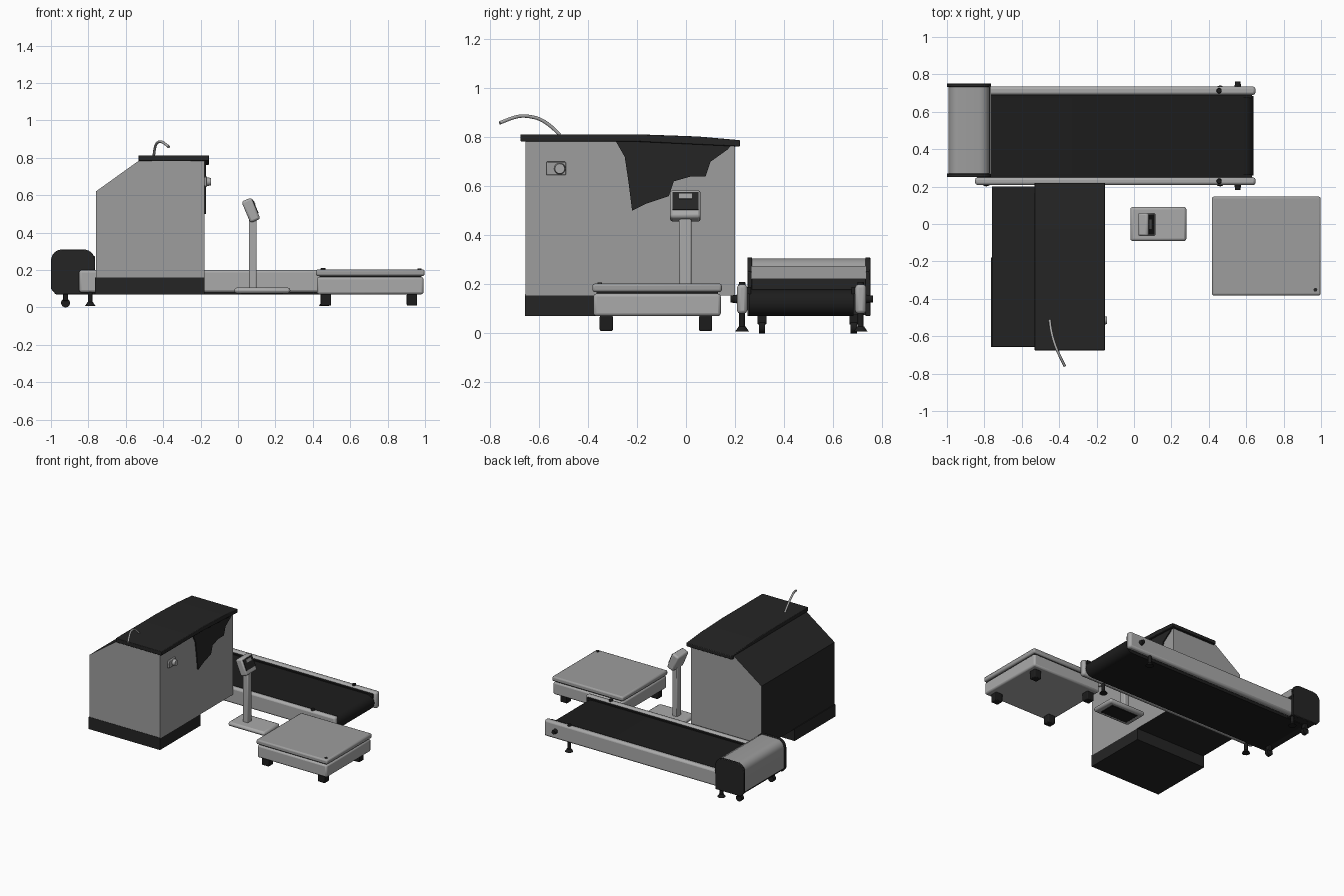
import bpy, bmesh, math
from mathutils import Vector, Matrix

if "Cube" in bpy.data.objects:
    bpy.data.objects.remove(bpy.data.objects["Cube"], do_unlink=True)


def material(name, v):
    m = bpy.data.materials.new(name)
    m.use_nodes = True
    m.diffuse_color = (v, v, v, 1)
    m.node_tree.nodes["Principled BSDF"].inputs["Base Color"].default_value = (v, v, v, 1)
    return m


panel = material("panel grey", 0.34)
rail = material("rail grey", 0.40)
dark = material("dark charcoal", 0.018)
black = material("rubber black", 0.012)


def finish(name, bm, mats, bevel=0, rule=None, segments=2):
    bmesh.ops.recalc_face_normals(bm, faces=bm.faces)
    if rule:
        for f in bm.faces:
            f.material_index = rule(f)
    me = bpy.data.meshes.new(name)
    bm.to_mesh(me)
    bm.free()
    for m in mats:
        me.materials.append(m)
    ob = bpy.data.objects.new(name, me)
    bpy.context.scene.collection.objects.link(ob)
    if bevel:
        b = ob.modifiers.new("soft edges", 'BEVEL')
        b.width, b.segments, b.limit_method = bevel, segments, 'ANGLE'
    bpy.ops.object.select_all(action='DESELECT')
    ob.select_set(True)
    bpy.context.view_layer.objects.active = ob
    bpy.ops.object.shade_smooth_by_angle(angle=math.radians(35))
    return ob


def box(name, x, y, z, mat, bevel=0.0, rot=None):
    """Box from (low, high) ranges on each axis."""
    bm = bmesh.new()
    bmesh.ops.create_cube(bm, size=1)
    size = [r[1] - r[0] for r in (x, y, z)]
    mid = [(r[0] + r[1]) / 2 for r in (x, y, z)]
    bmesh.ops.scale(bm, vec=size, verts=bm.verts)
    if rot is not None:
        bmesh.ops.transform(bm, matrix=rot, verts=bm.verts)
    bmesh.ops.translate(bm, vec=mid, verts=bm.verts)
    return finish(name, bm, [mat], bevel)


def prism(name, pts, axis, lo, hi, mats, bevel=0, rule=None):
    """Profile extruded along x (points are y,z) or y (points are x,z)."""
    bm = bmesh.new()
    place = (lambda a, b: (lo, a, b)) if axis == 'x' else (lambda a, b: (a, lo, b))
    f = bm.faces.new([bm.verts.new(place(a, b)) for a, b in pts])
    ext = bmesh.ops.extrude_face_region(bm, geom=[f])
    move = Vector((hi - lo, 0, 0)) if axis == 'x' else Vector((0, hi - lo, 0))
    bmesh.ops.translate(bm, vec=move, verts=[g for g in ext['geom'] if isinstance(g, bmesh.types.BMVert)])
    return finish(name, bm, mats, bevel, rule)


def cylinder(name, centre, axis, r1, r2, length, mat, sides=20):
    bm = bmesh.new()
    turn = Vector((0, 0, 1)).rotation_difference(Vector(axis)).to_matrix().to_4x4()
    bmesh.ops.create_cone(bm, cap_ends=True, segments=sides, radius1=r1, radius2=r2,
                          depth=length, matrix=Matrix.Translation(centre) @ turn)
    return finish(name, bm, [mat])


def arc(cx, cz, r, a0, a1, n=8):
    return [(cx + r * math.cos(math.radians(a0 + (a1 - a0) * i / n)),
             cz + r * math.sin(math.radians(a0 + (a1 - a0) * i / n))) for i in range(n + 1)]


# Counter cabinet: light walls, dark rear wall, slope and underside
def cabinet_colour(f):
    n = f.normal
    return 1 if n.x < -0.3 or abs(n.z) > 0.5 else 0


prism("cabinet_body", [(-.76, .155), (-.18, .155), (-.18, .785), (-.53, .785), (-.76, .62)],
      'y', -.655, .2, [panel, dark], rule=cabinet_colour)
box("cabinet_plinth", (-.765, -.18), (-.657, -.18), (.07, .16), dark)
prism("cabinet_lid", [(-.675, .782), (-.2, .782), (.22, .762), (.22, .788), (.05, .803), (-.2, .812), (-.675, .812)],
      'x', -.532, -.155, [dark], bevel=.004)
# Dark hanging sheet on the side wall
prism("side_drape", [(-.29, .79), (-.25, .72), (-.235, .62), (-.22, .5), (-.16, .53), (-.07, .56),
                     (-.05, .62), (.02, .64), (.08, .64), (.1, .7), (.17, .75), (.2, .785)],
      'x', -.181, -.172, [dark])
box("switch_plate", (-.18, -.165), (-.57, -.49), (.645, .7), panel, .004)
cylinder("switch_knob", (-.158, -.515, .672), (1, 0, 0), .024, .02, .028, rail)

# Flexible neck on the lid
curve = bpy.data.curves.new("flexible_neck", 'CURVE')
curve.dimensions = '3D'
curve.bevel_depth = .007
path = [(-.45, -.515, .81), (-.445, -.57, .868), (-.42, -.655, .89), (-.395, -.71, .88), (-.37, -.76, .858)]
spline = curve.splines.new('NURBS')
spline.points.add(len(path) - 1)
for p, co in zip(spline.points, path):
    p.co = (*co, 1)
spline.use_endpoint_u = True
spline.order_u = 3
curve.use_fill_caps = True
curve.materials.append(rail)
bpy.context.scene.collection.objects.link(bpy.data.objects.new("flexible_neck", curve))

# Platform scale
box("scale_base", (.422, .992), (-.378, .142), (.07, .162), rail, .012)
box("scale_gap", (.435, .98), (-.365, .13), (.155, .175), dark)
box("scale_top", (.416, .998), (-.382, .146), (.168, .203), panel, .01)
for i, x in enumerate((.47, .93)):
    for j, y in enumerate((-.325, .08)):
        box(f"scale_foot_{i}{j}", (x - .028, x + .028), (y - .027, y + .027), (.01, .072), black, .005)
cylinder("scale_level", (.97, -.352, .204), (0, 0, 1), .01, .01, .006, dark)

# Indicator stand: hollow-looking foot, column and tilted display
box("stand_base", (-.02, .28), (-.092, .092), (.075, .106), rail, .014)
box("stand_underside", (.02, .24), (-.06, .06), (.07, .077), black, .003)
box("stand_column", (.058, .1), (-.028, .022), (.1, .48), rail, .006)
tilt = Matrix.Rotation(math.radians(-23), 4, 'Y')
head = Vector((.07, 0, .52))


def on_head(name, x, y, z, mat, bevel=0.0):
    """Box given in the tilted frame of the display head."""
    c = head + tilt @ Vector(((x[0] + x[1]) / 2, (y[0] + y[1]) / 2, (z[0] + z[1]) / 2))
    span = [(c[i] - (r[1] - r[0]) / 2, c[i] + (r[1] - r[0]) / 2) for i, r in enumerate((x, y, z))]
    return box(name, *span, mat, bevel, tilt)


on_head("display_head", (-.03, .028), (-.065, .06), (-.062, .062), rail, .012)
on_head("display_panel", (.026, .031), (-.055, .05), (-.03, .048), dark)
on_head("display_screen", (.03, .034), (-.028, .025), (.018, .04), panel)

# Conveyor belt loop with rounded ends
belt = arc(.585, .125, .055, -90, 90, 10) + arc(-.9, .125, .055, 90, 270, 10)
prism("conveyor_belt", belt, 'y', .258, .684, [black])

# Conveyor rails, mirrored in layout about the belt
for side, y0, y1, x0, out in (("front", .208, .25, -.85, -1), ("back", .69, .735, -.8, 1)):
    box(f"{side}_rail", (x0, .65), (y0, y1), (.08, .2), rail, .014)
    mid = (y0 + y1) / 2
    box(f"{side}_rail_lip", (x0 + .01, .63), (.245, .265) if out < 0 else (.675, .695), (.16, .188), black)
    edge = y0 if out < 0 else y1
    cylinder(f"{side}_tension_knob", (.555, edge + out * .012, .14), (0, out, 0), .018, .014, .03, black)
    cylinder(f"{side}_rail_bolt", (.455, mid, .2), (0, 0, 1), .016, .012, .02, black)
    for k, x in enumerate((.46, -.79)):
        cylinder(f"{side}_leg_stem_{k}", (x, mid, .055), (0, 0, 1), .012, .012, .08, black, 12)
        cylinder(f"{side}_leg_pad_{k}", (x, mid, .018), (0, 0, 1), .028, .014, .02, black, 16)

# Drive housing: dark end cheeks with an arched light cover
arch = [(-.765, .07), (-.765, .25)] + arc(-.825, .25, .06, 0, 90, 6) + arc(-.94, .25, .06, 90, 180, 6) + [(-1, .1), (-.975, .07)]
for side, y0 in (("front", .25), ("back", .732)):
    prism(f"{side}_drive_cheek", arch, 'y', y0, y0 + .02, [dark], bevel=.004)
cover = [(-.772, .075), (-.772, .25)] + arc(-.828, .25, .055, 0, 90, 6) + arc(-.937, .25, .055, 90, 180, 6) + [(-.992, .1), (-.97, .075)]


def cover_colour(f):
    low = f.normal.z < -.3 or f.normal.x > .95
    return 1 if low else 0


prism("drive_cover", cover, 'y', .265, .738, [panel, dark], rule=cover_colour)
box("drive_cover_flap", (-.772, -.764), (.268, .735), (.222, .275), panel)

# Castors under the drive housing
for side, y in (("front", .31), ("back", .685)):
    cylinder(f"{side}_castor", (-.922, y, .024), (0, 1, 0), .024, .024, .026, black)
    box(f"{side}_castor_fork", (-.935, -.909), (y - .018, y + .018), (.035, .08), black, .004)
